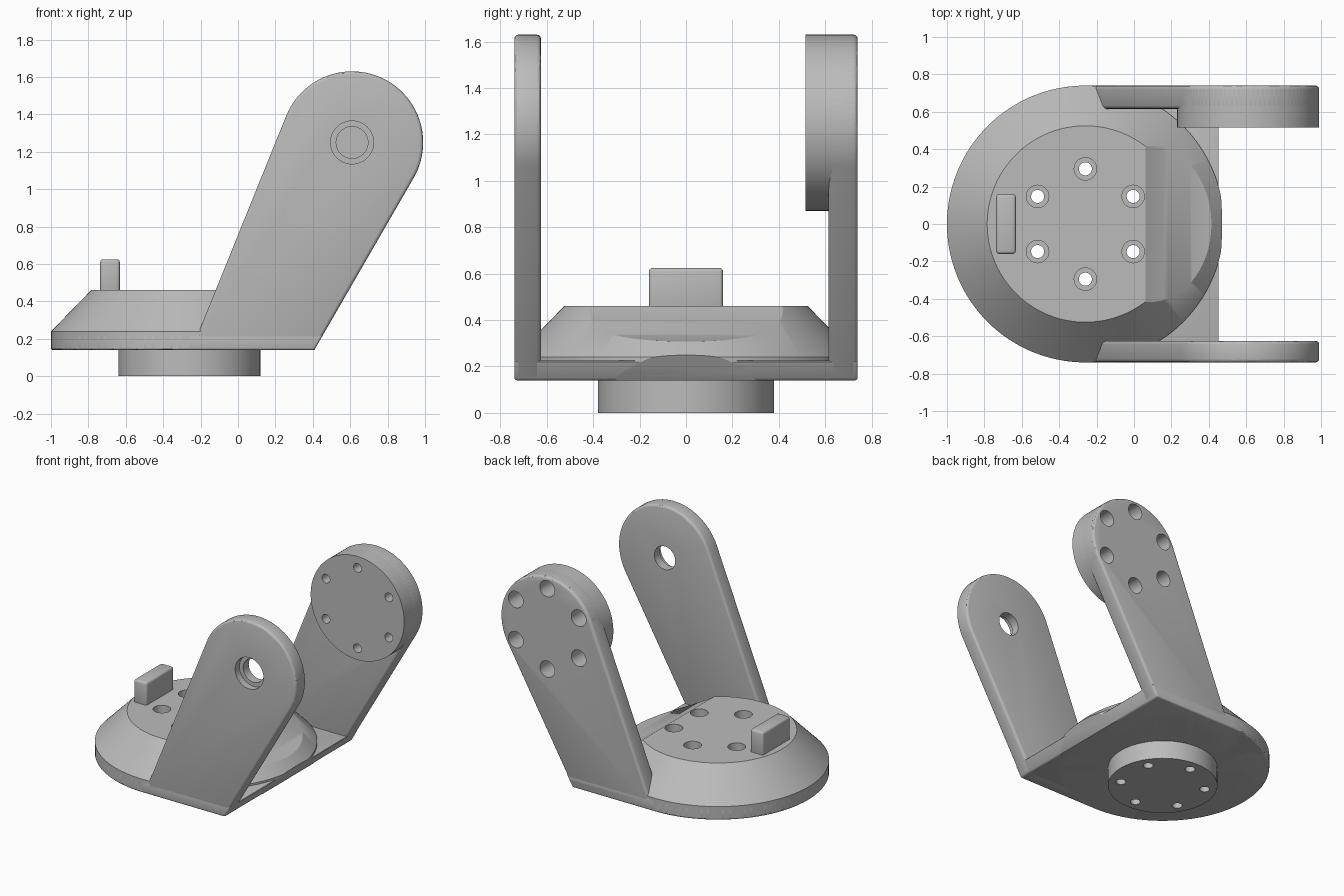
import bpy, bmesh
from math import sin, cos, pi, radians, sqrt
from mathutils import Matrix, Vector

if "Cube" in bpy.data.objects:
    bpy.data.objects.remove(bpy.data.objects["Cube"])

grey = bpy.data.materials.new("plain grey")
grey.use_nodes = True
grey.diffuse_color = (0.5, 0.5, 0.5, 1)
grey.node_tree.nodes["Principled BSDF"].inputs["Base Color"].default_value = (0.5, 0.5, 0.5, 1)

HUB_X = -0.26                       # turntable axis
PIVOT_X, PIVOT_Z = 0.61, 1.25       # tilt axis
ARM_R, BASE_R, FLOOR = 0.38, 0.74, 0.14
SLOPE = Vector((cos(radians(30)), 0, -sin(radians(30))))
SLOPE_POINT = Vector((PIVOT_X, 0, PIVOT_Z)) + SLOPE * ARM_R

AT_HUB = Matrix.Translation((HUB_X, 0, 0))
AT_PIVOT = Matrix.Translation((PIVOT_X, 0, PIVOT_Z)) @ Matrix.Rotation(-pi / 2, 4, "X")


def finish(name, bm):
    bmesh.ops.recalc_face_normals(bm, faces=bm.faces[:])
    mesh = bpy.data.meshes.new(name)
    bm.to_mesh(mesh)
    bm.free()
    mesh.materials.append(grey)
    ob = bpy.data.objects.new(name, mesh)
    bpy.context.collection.objects.link(ob)
    return ob


def lathe(name, profile, places, segments=96):
    """Closed turned solid from (radius, height) pairs, repeated at each matrix."""
    bm = bmesh.new()
    for place in places:
        rings = [[bm.verts.new(place @ Vector((r * cos(2 * pi * i / segments),
                                               r * sin(2 * pi * i / segments), h)))
                  for i in range(segments)] for r, h in profile]
        for a, b in zip(rings, rings[1:]):
            for i in range(segments):
                j = (i + 1) % segments
                bm.faces.new((a[i], a[j], b[j], b[i]))
        bm.faces.new(rings[0])
        bm.faces.new(rings[-1])
    return finish(name, bm)


def extrude(name, outline, offset):
    bm = bmesh.new()
    face = bm.faces.new([bm.verts.new(p) for p in outline])
    out = bmesh.ops.extrude_face_region(bm, geom=[face])
    moved = [v for v in out["geom"] if isinstance(v, bmesh.types.BMVert)]
    bmesh.ops.translate(bm, verts=moved, vec=offset)
    return finish(name, bm)


def slope_cut(ob):
    """Trim everything beyond the sloping edge shared with the arms."""
    bm = bmesh.new()
    bm.from_mesh(ob.data)
    bmesh.ops.bisect_plane(bm, geom=bm.verts[:] + bm.edges[:] + bm.faces[:],
                           plane_co=SLOPE_POINT, plane_no=SLOPE, clear_outer=True)
    bmesh.ops.holes_fill(bm, edges=[e for e in bm.edges if e.is_boundary])
    bmesh.ops.recalc_face_normals(bm, faces=bm.faces[:])
    bm.to_mesh(ob.data)
    bm.free()


def apply(ob, mod):
    bpy.context.view_layer.objects.active = ob
    bpy.ops.object.modifier_apply(modifier=mod.name)


def bevel(ob, width, segments=3):
    mod = ob.modifiers.new("bevel", "BEVEL")
    mod.width, mod.segments = width, segments
    mod.limit_method, mod.angle_limit = "ANGLE", radians(30)
    apply(ob, mod)


def cut(ob, cutter):
    mod = ob.modifiers.new("cut", "BOOLEAN")
    mod.operation, mod.object, mod.solver = "DIFFERENCE", cutter, "EXACT"
    apply(ob, mod)


def bolt_circle(frame):
    return [frame @ Matrix.Translation((0.295 * cos(a), 0.295 * sin(a), 0))
            for a in (pi / 2 + k * pi / 3 for k in range(6))]


# Cutters
hub_bolts = lathe("hub_bolts_cutter", [(0.035, -0.1), (0.035, 0.3), (0.06, 0.3), (0.06, 0.6)],
                  bolt_circle(AT_HUB), 32)
boss_bolts = lathe("boss_bolts_cutter", [(0.032, 0.4), (0.032, 0.6), (0.06, 0.6), (0.06, 0.9)],
                   bolt_circle(AT_PIVOT), 32)
pivot_bore = lathe("pivot_bore_cutter", [(0.115, -0.9), (0.115, -0.69), (0.085, -0.69), (0.085, -0.5)],
                   [AT_PIVOT], 48)
swing_r = sqrt((PIVOT_X - 0.06) ** 2 + (PIVOT_Z - 0.46) ** 2)
swing = lathe("swing_cutter", [(swing_r, -0.8), (swing_r, 0.8)], [AT_PIVOT], 192)
cutters = [hub_bolts, boss_bolts, pivot_bore, swing]
for c in cutters:
    c.hide_render = True

# Conical base with the swing clearance scooped out
base = lathe("conical_base", [(BASE_R - 0.012, FLOOR), (BASE_R, FLOOR + 0.012), (BASE_R, 0.24),
                              (0.525, 0.46)], [AT_HUB], 128)
slope_cut(base)
cut(base, swing)
cut(base, hub_bolts)

# Floor plate joining the arms, rounded at the hub end
arc = [pi / 2 + pi * i / 48 for i in range(49)]
outline = [(HUB_X + BASE_R * cos(a), BASE_R * sin(a), FLOOR) for a in arc]
outline += [(0.8, -BASE_R, FLOOR), (0.8, BASE_R, FLOOR)]
plate = extrude("floor_plate", outline, (0, 0, 0.085))
slope_cut(plate)
bevel(plate, 0.012)
cut(plate, hub_bolts)

# Spigot under the base
spigot = lathe("spigot", [(ARM_R, 0), (ARM_R, 0.16)], [AT_HUB])
cut(spigot, hub_bolts)


# Arms with a rounded top
def arm_outline(y):
    pts = []
    for i in range(49):
        a = radians(-30 + 188 * i / 48)
        pts.append((PIVOT_X + ARM_R * cos(a), y, PIVOT_Z + ARM_R * sin(a)))
    return pts + [(-0.249, y, FLOOR), (0.408, y, FLOOR)]


front_arm = extrude("front_arm", arm_outline(-BASE_R), (0, 0.115, 0))
back_arm = extrude("back_arm", arm_outline(BASE_R), (0, -0.125, 0))
for arm, holes in ((front_arm, pivot_bore), (back_arm, boss_bolts)):
    bevel(arm, 0.018)
    cut(arm, holes)

# Round mounting boss on the back arm
boss = lathe("mounting_boss", [(ARM_R, 0.515), (ARM_R, 0.72)], [AT_PIVOT])
cut(boss, boss_bolts)

# Stop tab on top of the base
tab = extrude("stop_tab", [(x, y, 0.44) for x, y in
                           ((-0.737, -0.16), (-0.632, -0.16), (-0.632, 0.16), (-0.737, 0.16))],
              (0, 0, 0.185))
bevel(tab, 0.016)

for c in cutters:
    bpy.data.objects.remove(c)

bpy.ops.object.select_all(action="DESELECT")
for ob in (base, plate, spigot, front_arm, back_arm, boss, tab):
    ob.select_set(True)
bpy.context.view_layer.objects.active = base
bpy.ops.object.shade_smooth_by_angle(angle=radians(30))
